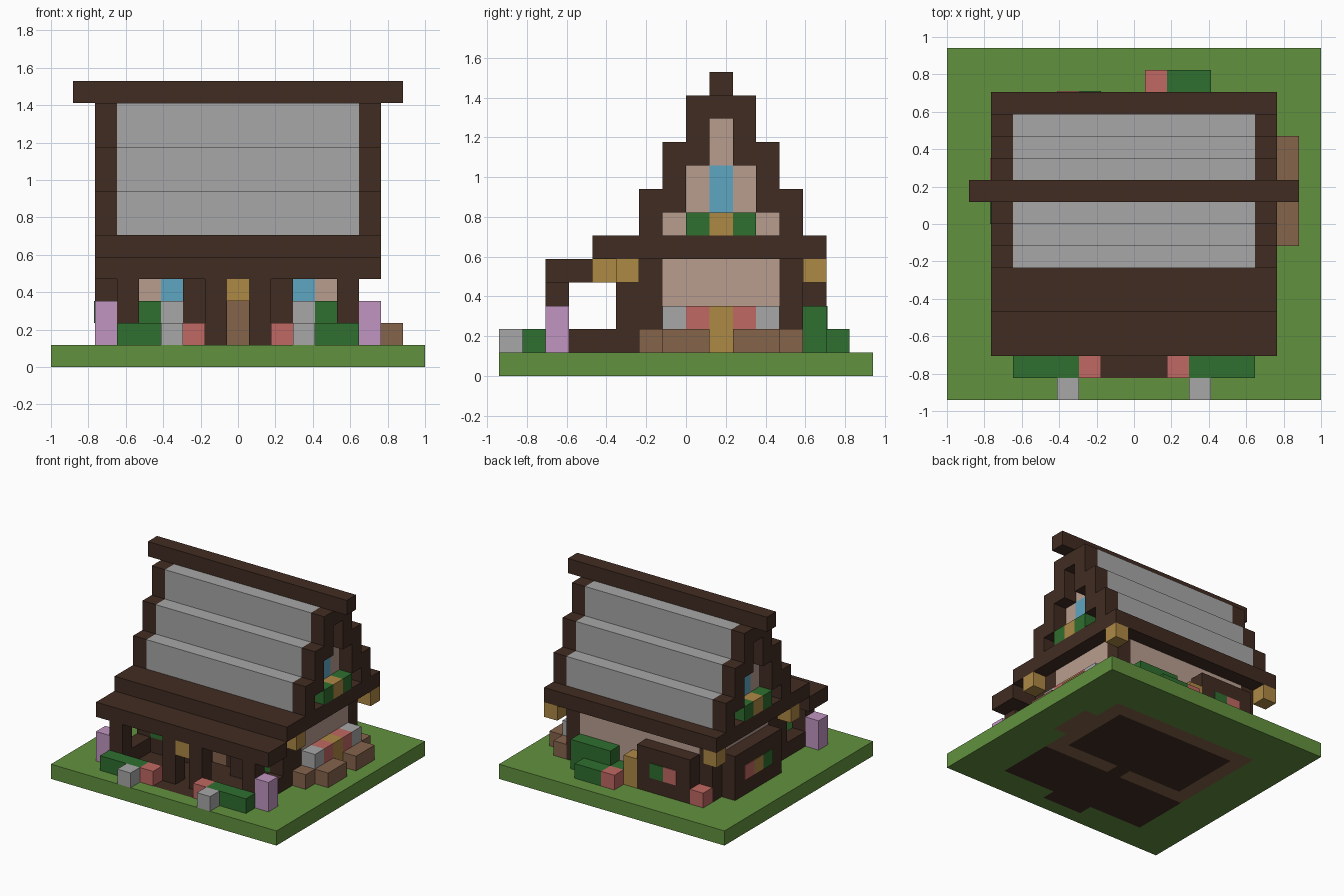
import bpy
import bmesh

UNIT = 2 / 17  # one block
WIDTH, DEPTH = 17, 16

default_cube = bpy.data.objects.get("Cube")
if default_cube:
    bpy.data.objects.remove(default_cube, do_unlink=True)


def linear(channel):
    c = channel / 255
    return c / 12.92 if c < 0.04045 else ((c + 0.055) / 1.055) ** 2.4


def material(name, hex_code):
    mat = bpy.data.materials.new(name)
    colour = [linear(c) for c in bytes.fromhex(hex_code)] + [1]
    mat.diffuse_color = colour
    mat.use_nodes = True
    mat.node_tree.nodes["Principled BSDF"].inputs["Base Color"].default_value = colour
    return mat


grass = material("grass_green", "62913F")
timber = material("dark_timber", "412C22")
slate = material("light_grey", "A7A7A7")
plaster = material("pale_plaster", "B99D8F")
glass = material("window_blue", "5FA6C1")
gold = material("lantern_gold", "AE8845")
wood = material("warm_wood", "85634B")
red = material("flower_red", "C06862")
leaf = material("leaf_green", "2F6E2F")
lilac = material("lilac", "C095C1")


def block(name, mat, x, y, z, mirror=False):
    """Box over block ranges (start, end); a single number means one block."""
    spans = [s if isinstance(s, tuple) else (s, s + 1) for s in (x, y, z)]
    sides = [("", spans[0])]
    if mirror:
        sides = [("_right", spans[0]),
                 ("_left", (WIDTH - spans[0][1], WIDTH - spans[0][0]))]
    for suffix, xs in sides:
        bm = bmesh.new()
        bmesh.ops.create_cube(bm, size=1)
        ranges = (xs, spans[1], spans[2])
        offset = (WIDTH / 2, DEPTH / 2, 0)
        for v in bm.verts:
            v.co = [((a + b) / 2 + c * (b - a) - o) * UNIT
                    for c, (a, b), o in zip(v.co, ranges, offset)]
        mesh = bpy.data.meshes.new(name + suffix)
        bm.to_mesh(mesh)
        bm.free()
        mesh.materials.append(mat)
        bpy.context.collection.objects.link(
            bpy.data.objects.new(name + suffix, mesh))


# Lawn around the house footprint
block("lawn_front", grass, (0, WIDTH), 0, 0)
block("lawn_beside_step", grass, (0, 7), 1, 0, mirror=True)
block("lawn_right", grass, (0, 3), (2, 13), 0)
block("lawn_left_front", grass, (14, WIDTH), (2, 8), 0)
block("lawn_left_middle", grass, (15, WIDTH), (8, 11), 0)
block("lawn_left_back", grass, (14, WIDTH), (11, 13), 0)
block("lawn_back", grass, (0, WIDTH), (13, DEPTH), 0)

# Floors and foundation
block("front_step", timber, (7, 10), 1, 0)
block("porch_floor", timber, (3, 14), (2, 6), 0)
block("room_floor", timber, (4, 13), (7, 12), 0)
block("doorway_floor", timber, 8, 6, 0)
block("foundation_front", wood, (3, 8), 6, 0, mirror=True)
block("foundation_side", wood, 3, (7, 12), 0, mirror=True)
block("foundation_back", wood, (3, 14), 12, 0)
block("side_planks", wood, 14, (8, 11), 0)

# House walls
for y, place in ((6, "front"), (12, "back")):
    block("corner_post_" + place, timber, 3, y, (1, 5), mirror=True)
block("side_wall", plaster, 3, (7, 12), (1, 5), mirror=True)
block("back_wall", plaster, (4, 13), 12, (1, 5))
block("front_wall_outer", plaster, 4, 6, (1, 5), mirror=True)
block("front_wall_sill", plaster, 5, 6, (1, 3), mirror=True)
block("front_window", glass, 5, 6, 3, mirror=True)
block("front_wall_lintel", plaster, 5, 6, 4, mirror=True)
block("door_frame", timber, (6, 8), 6, (1, 5), mirror=True)
block("door", wood, 8, 6, (1, 3))
block("door_lintel", timber, 8, 6, (3, 5))

# Porch
for x, place in ((3, "outer"), (7, "inner")):
    block("porch_post_" + place, timber, x, 2, (1, 4), mirror=True)
block("porch_rail", timber, 3, (3, 5), 1, mirror=True)
block("lilac_bush", lilac, 2, 2, (1, 3), mirror=True)
block("porch_lantern", gold, 8, 2, 3)
block("ceiling_lantern", gold, 8, 4, 4)

# Window planters on the porch
block("porch_planter", timber, (3, 7), 5, 1, mirror=True)
for x in (3, 6):
    block("planter_post", timber, x, 5, (2, 4), mirror=True)
block("planter_leaves", leaf, 4, 5, 2, mirror=True)
block("planter_flower", slate, 5, 5, 2, mirror=True)

# Front garden
block("garden_stone", slate, 5, 0, 1, mirror=True)
block("front_hedge", leaf, (3, 6), 1, 1, mirror=True)
block("front_flower", red, 6, 1, 1, mirror=True)

# Roof slabs and corner lanterns
block("porch_roof", timber, (2, 15), (2, 4), 4)
block("eaves", timber, (2, 15), (4, 14), 5)
for y in (5, 13):
    block("eaves_lantern", gold, 2, y, 4, mirror=True)

# Stepped roof: slate tiers between timber gable frames
for tier in range(3):
    base = 6 + 2 * tier
    front, back = 6 + tier, 13 - tier
    block("roof_tier", slate, (3, 14), (front, back), (base, base + 2))
    for level in range(2):
        z = base + level
        inner = 1 + level
        if back - front <= 2 * inner:
            block("gable_peak", timber, 2, (front, back), z, mirror=True)
            continue
        block("gable_frame_front", timber, 2, (front, front + inner), z, mirror=True)
        block("gable_frame_back", timber, 2, (back - inner, back), z, mirror=True)
        block("gable_plaster", plaster, (2.95, 3), (front + inner, back - inner),
              z, mirror=True)
block("gable_window", glass, (2.92, 3), 9, (7, 9), mirror=True)
block("ridge_beam", timber, (1, 16), 9, 12)

# Gable flower boxes
for y in (8, 10):
    block("gable_leaves", leaf, 2, y, 6, mirror=True)
block("gable_lamp", gold, 2, 9, 6, mirror=True)

# Stepped flower bed on the left side
for outer, inner, white, rose in (((6, 9), (7, 9), 7, 8),
                                  ((10, 13), (10, 12), 11, 10)):
    block("bed_upper", wood, 14, outer, 1)
    block("bed_lower", wood, 15, inner, 1)
    block("bed_white_flower", slate, 14, white, 2)
    block("bed_red_flower", red, 14, rose, 2)
block("bed_lamp", gold, 14, 9, (1, 3))

# Framed planter on the right side
block("right_planter", timber, 2, (7, 12), (1, 4))
for y, mat, kind in ((8, leaf, "leaves"), (9, gold, "lamp"), (10, red, "flower")):
    block("right_planter_" + kind, mat, (1.95, 2), y, 2)

# Framed planter and garden at the back
block("back_planter", timber, (4, 8), 13, (1, 4))
block("back_planter_flower", red, 5, (14, 14.05), 2)
block("back_planter_leaves", leaf, 6, (14, 14.05), 2)
block("back_lamp", gold, 8, 13, (1, 3))
block("back_corner_flower", red, 3, 13, 1)
block("back_hedge", leaf, (9, 13), 13, 1)
block("back_hedge_top", leaf, (10, 13), 13, 2)
block("back_low_hedge", leaf, (10, 12), 14, 1)
block("back_flower", red, 9, 14, 1)
